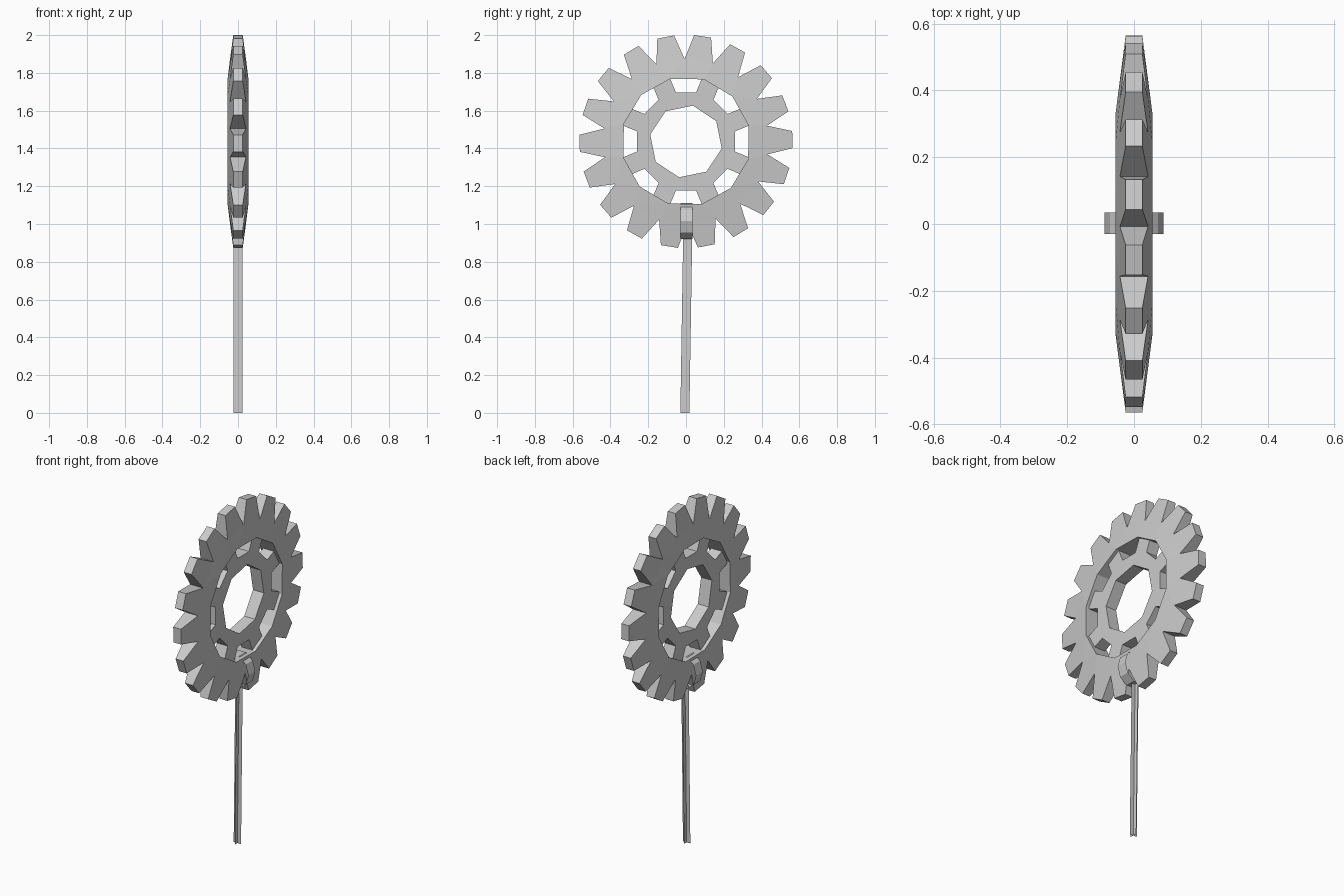
import bpy, bmesh
from math import sin, cos, radians, hypot

CENTRE_Z = 1.437

if "Cube" in bpy.data.objects:
    bpy.data.objects.remove(bpy.data.objects["Cube"], do_unlink=True)

grey = bpy.data.materials.new("plain grey")
grey.use_nodes = True
colour = (0.6, 0.6, 0.6, 1)
grey.diffuse_color = colour
grey.node_tree.nodes["Principled BSDF"].inputs["Base Color"].default_value = colour


def finish(name, bm):
    mesh = bpy.data.meshes.new(name)
    bm.to_mesh(mesh)
    bm.free()
    mesh.materials.append(grey)
    obj = bpy.data.objects.new(name, mesh)
    bpy.context.collection.objects.link(obj)
    return obj


def polar(radius, degrees, across=0):
    """Point (y, z) at an angle from straight up, shifted sideways."""
    a = radians(degrees)
    return (radius * sin(a) + across * cos(a), radius * cos(a) - across * sin(a))


def polygon(sides, radius, start):
    return [polar(radius, start + 360 * i / sides) for i in range(sides)]


def wheel_plate(name, outer, inner, half_thickness):
    """Plate with a hole, whose thickness depends on the radius."""
    bm = bmesh.new()
    for loop in (outer, inner):
        verts = [bm.verts.new((0, y, z)) for y, z in loop]
        for a, b in zip(verts, verts[1:] + verts[:1]):
            bm.edges.new((a, b))
    bmesh.ops.triangle_fill(bm, edges=bm.edges[:], use_beauty=True, normal=(1, 0, 0))
    region = bmesh.ops.extrude_face_region(bm, geom=bm.faces[:], use_keep_orig=True)
    front = {v for v in region["geom"] if isinstance(v, bmesh.types.BMVert)}
    for v in bm.verts:
        t = half_thickness(hypot(v.co.y, v.co.z))
        v.co.x = t if v in front else -t
        v.co.z += CENTRE_Z
    bmesh.ops.recalc_face_normals(bm, faces=bm.faces[:])
    return finish(name, bm)


# Toothed rim, thinning towards the tooth tips
teeth = []
for i in range(18):
    a = 20 * i
    teeth += [polar(0.437, a - 1), polar(0.565, a + 4.4), polar(0.565, a + 13.6)]
wheel_plate("toothed_rim", teeth, polygon(12, 0.342, 16),
            lambda r: 0.025 + 0.03 * (0.565 - r) / 0.223)

# Hub ring with eight short spokes
spokes = []
for i in range(8):
    a = 22.5 + 45 * i
    spokes += [polar(0.259, a, -0.05), polar(0.345, a, -0.05),
               polar(0.345, a, 0.05), polar(0.259, a, 0.05)]
wheel_plate("spoked_hub", spokes, polygon(8, 0.193, 11), lambda r: 0.035)

# Thin strap looped around the bottom of the rim
bm = bmesh.new()
rows = []
for i in range(10):
    a = radians(18 + 36 * i)
    x, z = 0.088 * sin(a), 1.015 + 0.1 * cos(a)
    rows.append([bm.verts.new((x, y, z)) for y in (-0.03, 0.034)])
for p, q in zip(rows, rows[1:] + rows[:1]):
    bm.faces.new((p[0], p[1], q[1], q[0]))
bmesh.ops.recalc_face_normals(bm, faces=bm.faces[:])
finish("strap", bm)

# Stem made of two crossed flat strips, leaning slightly
bm = bmesh.new()
for dx, dy in ((0.024, 0), (0, 0.024)):
    ring = [(-1, 0), (1, 0), (1, 0.93), (-1, 0.93)]
    bm.faces.new([bm.verts.new((s * dx, s * dy - 0.006 + 0.016 * z, z)) for s, z in ring])
finish("stem", bm)
